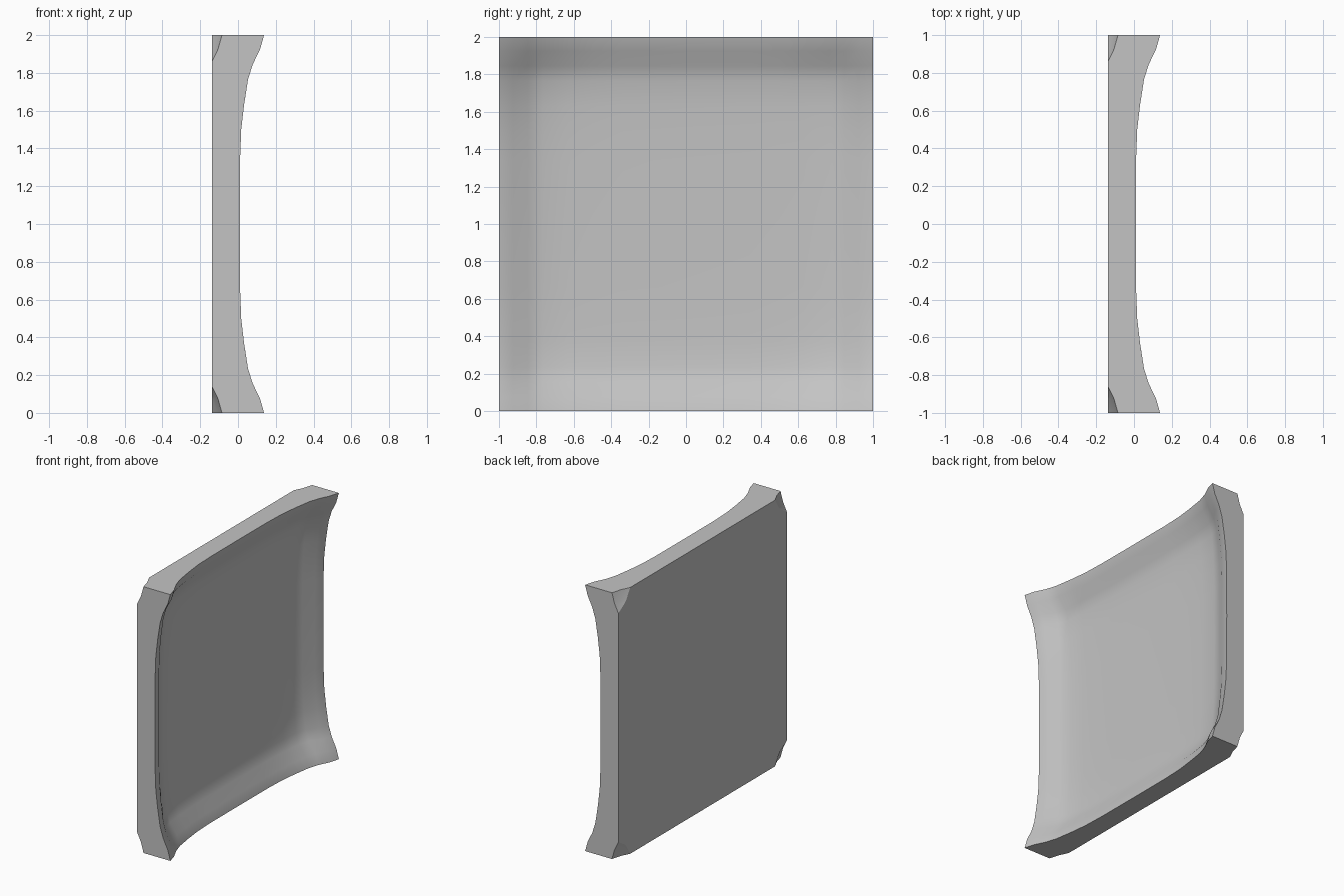
import bpy, bmesh, math

cube = bpy.data.objects.get("Cube")
if cube:
    bpy.data.objects.remove(cube, do_unlink=True)

BACK = -0.138        # flat back plane
THICK = 0.223        # thickness before the back is trimmed flat
# Distance in from an edge, rim height there, dish height there
DIST = [0, 0.075, 0.155, 0.235, 0.37, 0.5, 0.66, 1]
RIM = [0.128, 0.107, 0.068, 0.043, 0.022, 0.007, 0.001, 0]
DISH = [0.10, 0.08, 0.033, 0.014, 0.007, 0.003, 0.001, 0]
FLOOR = 0.01 - DISH[0]

last = len(DIST) - 1
coords = [d - 1 for d in DIST] + [1 - d for d in reversed(DIST[:-1])]
n = len(coords)


def height(i, j):
    """Dished surface whose four borders follow the rim curve."""
    a, b = min(i, 2 * last - i), min(j, 2 * last - j)
    wa, wb = DISH[a] / DISH[0], DISH[b] / DISH[0]
    return (FLOOR + DISH[a] + DISH[b]
            + (RIM[a] - DISH[a]) * wb + (RIM[b] - DISH[b]) * wa
            - (RIM[0] - DISH[0]) * wa * wb)


# Two parallel dished sheets
bm = bmesh.new()
sheets = []
for offset in (0, THICK):
    grid = [[bm.verts.new((height(i, j) - offset, y, z + 1))
             for j, z in enumerate(coords)] for i, y in enumerate(coords)]
    sheets.append(grid)
    for i in range(n - 1):
        for j in range(n - 1):
            bm.faces.new((grid[i][j], grid[i + 1][j],
                          grid[i + 1][j + 1], grid[i][j + 1]))

# Straight outer walls
front, back = sheets
for k in range(n - 1):
    for p, q in (((k, 0), (k + 1, 0)), ((k, n - 1), (k + 1, n - 1)),
                 ((0, k), (0, k + 1)), ((n - 1, k), (n - 1, k + 1))):
        bm.faces.new((front[p[0]][p[1]], front[q[0]][q[1]],
                      back[q[0]][q[1]], back[p[0]][p[1]]))

# Trim the back flat, which leaves hollow notches at its corners
cut = bmesh.ops.bisect_plane(
    bm, geom=bm.verts[:] + bm.edges[:] + bm.faces[:],
    plane_co=(BACK, 0, 0), plane_no=(1, 0, 0), clear_inner=True)
rim_edges = [e for e in bm.edges if e.is_boundary]
bmesh.ops.edgeloop_fill(bm, edges=rim_edges)
bmesh.ops.recalc_face_normals(bm, faces=bm.faces[:])

mesh = bpy.data.meshes.new("dished_panel")
bm.to_mesh(mesh)
bm.free()
panel = bpy.data.objects.new("dished_panel", mesh)
bpy.context.collection.objects.link(panel)

# Plain grey finish
grey = bpy.data.materials.new("plain_grey")
grey.use_nodes = True
colour = (0.55, 0.55, 0.55, 1)
grey.diffuse_color = colour
grey.node_tree.nodes["Principled BSDF"].inputs["Base Color"].default_value = colour
mesh.materials.append(grey)

bpy.ops.object.select_all(action="DESELECT")
panel.select_set(True)
bpy.context.view_layer.objects.active = panel
bpy.ops.object.shade_smooth_by_angle(angle=math.radians(30))
